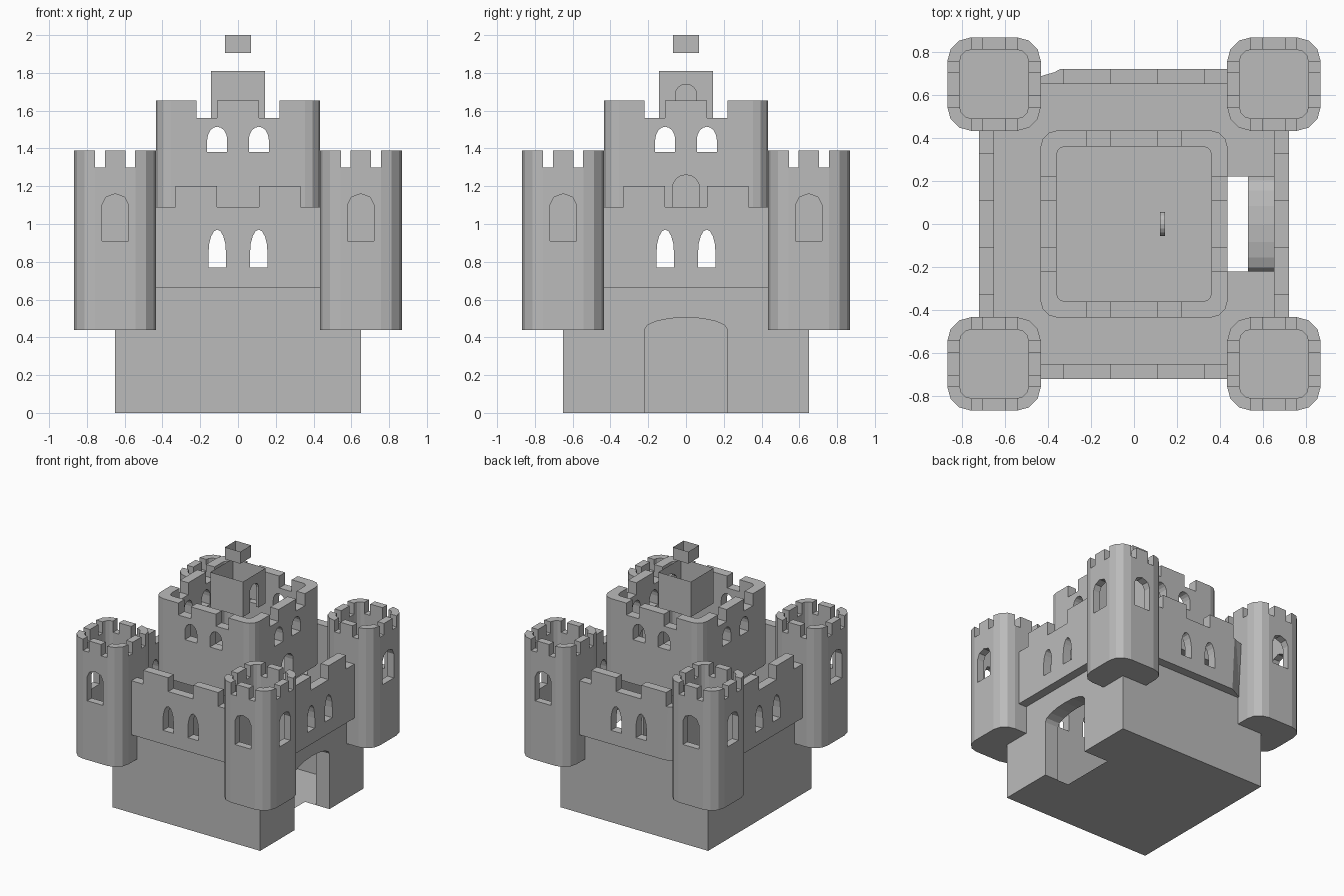
import bpy, bmesh
from math import sin, cos, pi
from mathutils import Vector

if "Cube" in bpy.data.objects:
    bpy.data.objects.remove(bpy.data.objects["Cube"])

stone = bpy.data.materials.new("grey stone")
stone.use_nodes = True
GREY = (0.5, 0.5, 0.5, 1)
stone.diffuse_color = GREY
stone.node_tree.nodes["Principled BSDF"].inputs["Base Color"].default_value = GREY
SIDES = [i * pi / 2 for i in range(4)]


def finish(name, bm, recalc=True):
    if recalc:
        bmesh.ops.recalc_face_normals(bm, faces=bm.faces)
    me = bpy.data.meshes.new(name)
    bm.to_mesh(me)
    bm.free()
    me.materials.append(stone)
    ob = bpy.data.objects.new(name, me)
    bpy.context.collection.objects.link(ob)
    return ob


def place(centre, a, depth, u, z):
    """Point at a depth outward and u sideways on the side facing angle a."""
    return Vector((centre[0] + depth * cos(a) - u * sin(a),
                   centre[1] + depth * sin(a) + u * cos(a), z))


def bridge(bm, lower, upper):
    n = len(lower)
    for i in range(n):
        j = (i + 1) % n
        bm.faces.new((lower[i], lower[j], upper[j], upper[i]))


def prism(bm, outline, a, d0, d1, centre=(0, 0)):
    """Push a (u, z) outline through a wall from depth d0 to d1."""
    rings = [[bm.verts.new(place(centre, a, d, u, z)) for u, z in outline] for d in (d0, d1)]
    bridge(bm, *rings)
    bm.faces.new(rings[0])
    bm.faces.new(rings[1])


def rect(u0, u1, z0, z1):
    return [(u0, z0), (u1, z0), (u1, z1), (u0, z1)]


def arch(u, half, z0, spring, top, n=8):
    curve = [(u + half * cos(pi * i / n), spring + (top - spring) * sin(pi * i / n))
             for i in range(n + 1)]
    return [(u - half, z0), (u + half, z0)] + curve


def cut(ob, bm):
    """Subtract the cutter mesh and bake the result."""
    cutter = finish("cutter", bm)
    cutter.hide_render = True
    mod = ob.modifiers.new("openings", 'BOOLEAN')
    mod.operation = 'DIFFERENCE'
    mod.solver = 'EXACT'
    mod.object = cutter
    deps = bpy.context.evaluated_depsgraph_get()
    me = bpy.data.meshes.new_from_object(ob.evaluated_get(deps))
    ob.modifiers.clear()
    ob.data = me
    bpy.data.objects.remove(cutter)


def rounded(bm, centre, half, r, z, n=3):
    pts = []
    for k in range(4):
        for i in range(n + 1):
            t = k * pi / 2 + i * pi / 2 / n
            sx, sy = ((1, 1), (-1, 1), (-1, -1), (1, -1))[k]
            pts.append(bm.verts.new((centre[0] + sx * (half - r) + r * cos(t),
                                     centre[1] + sy * (half - r) + r * sin(t), z)))
    return pts


def shell(name, centre, outer, inner, z0, floor, z1):
    """Hollow rounded-square tower with a floor and an open top."""
    bm = bmesh.new()
    loops = [rounded(bm, centre, *outer, z0), rounded(bm, centre, *outer, z1),
             rounded(bm, centre, *inner, z1), rounded(bm, centre, *inner, floor)]
    for lower, upper in zip(loops, loops[1:]):
        bridge(bm, lower, upper)
    bm.faces.new(loops[0])
    bm.faces.new(loops[-1])
    return finish(name, bm)


def tube(name, half, z0, z1):
    """Thin square box without top or bottom."""
    bm = bmesh.new()
    for a in SIDES:
        bm.faces.new([bm.verts.new(place((0, 0), a, half, u, z)) for u, z in rect(-half, half, z0, z1)])
    bmesh.ops.remove_doubles(bm, verts=bm.verts, dist=1e-4)
    return finish(name, bm, False)


# Base: open-topped box with a gate on one side
B, TOP, GATE = 0.65, 0.66, 0.22
bm = bmesh.new()
gate = arch(0, GATE, 0, 0.44, 0.505)[1:] + [(-GATE, 0)]


def face(points):
    bm.faces.new([bm.verts.new(p) for p in points])


for a in SIDES[1:]:
    face([place((0, 0), a, B, u, z) for u, z in rect(-B, B, 0, TOP)])
face([place((0, 0), 0, B, u, z)
      for u, z in [(B, 0), (B, TOP), (-B, TOP), (-B, 0)] + gate[::-1]])
for (u0, z0), (u1, z1) in zip(gate, gate[1:]):
    face([(B, u0, z0), (B, u1, z1), (0.53, u1, z1), (0.53, u0, z0)])
notch = 0.435
face([(B, -B, 0), (-B, -B, 0), (-B, B, 0), (B, B, 0), (B, GATE, 0),
      (notch, GATE, 0), (notch, -GATE, 0), (B, -GATE, 0)])
bmesh.ops.remove_doubles(bm, verts=bm.verts, dist=1e-4)
bmesh.ops.dissolve_degenerate(bm, edges=bm.edges, dist=1e-5)
finish("base", bm)

# Curtain walls with two merlons and two pointed windows each
LOW, HIGH = 1.09, 1.2
steps = [(0.44, TOP), (0.44, LOW), (0.33, LOW), (0.33, HIGH), (0.11, HIGH), (0.11, LOW)]
outline = steps + [(-u, z) for u, z in reversed(steps)]
for name, a in zip(("left_wall", "back_wall", "right_wall", "front_wall"), SIDES):
    bm = bmesh.new()
    prism(bm, outline, a, B, 0.72)
    wall = finish(name, bm)
    bm = bmesh.new()
    for s in (-1, 1):
        prism(bm, arch(s * 0.11, 0.046, 0.77, 0.85, 0.97), a, 0.6, 0.8)
    cut(wall, bm)
    if name == "back_wall":
        # Slanted end of the back wall
        bm = bmesh.new()
        for z, crease, end in ((0.6, -0.31, 0.645), (1.25, -0.34, 0.69)):
            for p in ((crease, 0.725), (-0.46, end), (-0.46, 0.8)):
                bm.verts.new((*p, z))
        bmesh.ops.convex_hull(bm, input=bm.verts)
        cut(wall, bm)

# Corner towers with battlements and windows on the outer sides
for y_name, sy in (("front", -1), ("back", 1)):
    for x_name, sx in (("right", -1), ("left", 1)):
        c = (sx * B, sy * B)
        tower = shell(f"{y_name}_{x_name}_tower", c, (0.217, 0.11), (0.16, 0.055), 0.44, 0.45, 1.39)
        bm = bmesh.new()
        for a in SIDES:
            for s in (-1, 1):
                prism(bm, rect(s * 0.08 - 0.026, s * 0.08 + 0.026, 1.3, 1.5), a, 0.13, 0.25, c)
            if cos(a) * sx > 0.5 or sin(a) * sy > 0.5:
                prism(bm, arch(0, 0.07, 0.91, 1.1, 1.16, 4), a, 0.13, 0.25, c)
        cut(tower, bm)

# Keep with battlements, paired windows and a door above the gate
keep = shell("keep", (0, 0), (0.435, 0.08), (0.36, 0.04), 1.03, 1.04, 1.655)
bm = bmesh.new()
for a in SIDES:
    for s in (-1, 1):
        prism(bm, rect(s * 0.165 - 0.055, s * 0.165 + 0.055, 1.56, 1.75), a, 0.3, 0.5)
        prism(bm, arch(s * 0.11, 0.053, 1.38, 1.445, 1.515), a, 0.3, 0.5)
prism(bm, arch(0, 0.072, 1.06, 1.19, 1.26), 0, 0.3, 0.5)
cut(keep, bm)

# Turret on the keep, with an arched doorway
T, T0, T1 = 0.143, 1.53, 1.81
bm = bmesh.new()
for a in SIDES[1:]:
    face([place((0, 0), a, T, u, z) for u, z in rect(-T, T, T0, T1)])
door = arch(0, 0.055, T0, 1.69, 1.74)[1:] + [(-0.055, T0)]
face([(T, u, z) for u, z in [(T, T0), (T, T1), (-T, T1), (-T, T0)] + door[::-1]])
for (u0, z0), (u1, z1) in zip(door, door[1:]):
    face([(T, u0, z0), (T, u1, z1), (0.12, u1, z1), (0.12, u0, z0)])
bmesh.ops.remove_doubles(bm, verts=bm.verts, dist=1e-4)
finish("turret", bm)

# Small open cap floating over the turret
tube("turret_cap", 0.068, 1.905, 2.0)
